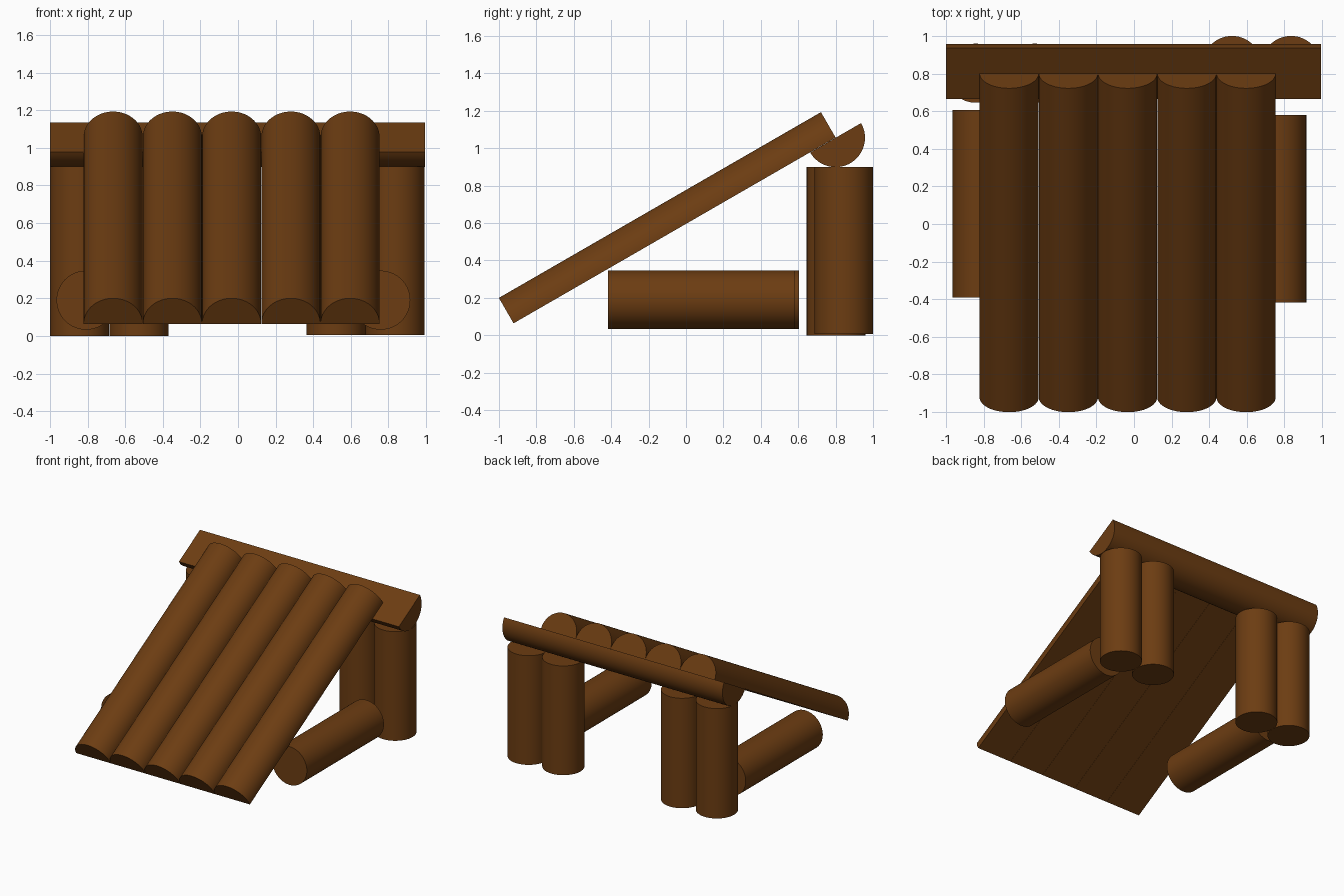
import bpy, bmesh, math
from mathutils import Vector

if "Cube" in bpy.data.objects:
    bpy.data.objects.remove(bpy.data.objects["Cube"])

R = 0.157
wood = bpy.data.materials.new("brown_wood")
wood.diffuse_color = (0.15, 0.046, 0.006, 1)
wood.use_nodes = True
wood.node_tree.nodes["Principled BSDF"].inputs["Base Color"].default_value = wood.diffuse_color


def log(name, start, end, up, half=False, segs=64):
    """Round or half-round log between two points; a half log bulges towards 'up'."""
    start, end, up = Vector(start), Vector(end), Vector(up).normalized()
    side = up.cross((end - start).normalized())
    sweep = math.pi if half else 2 * math.pi
    count = segs // 2 + 1 if half else segs
    angles = [sweep * i / (count - 1 if half else count) for i in range(count)]
    bm = bmesh.new()
    ring = [bm.verts.new(start + R * (side * math.cos(a) + up * math.sin(a))) for a in angles]
    cap = bm.faces.new(ring)
    ext = bmesh.ops.extrude_face_region(bm, geom=[cap], use_keep_orig=True)
    moved = [g for g in ext["geom"] if isinstance(g, bmesh.types.BMVert)]
    bmesh.ops.translate(bm, verts=moved, vec=end - start)
    bmesh.ops.recalc_face_normals(bm, faces=bm.faces)
    mesh = bpy.data.meshes.new(name)
    bm.to_mesh(mesh)
    bm.free()
    mesh.materials.append(wood)
    obj = bpy.data.objects.new(name, mesh)
    bpy.context.collection.objects.link(obj)
    bpy.ops.object.select_all(action='DESELECT')
    obj.select_set(True)
    bpy.context.view_layer.objects.active = obj
    bpy.ops.object.shade_smooth_by_angle(angle=math.radians(35))
    return obj


slope = math.radians(30)
up = Vector((0, -math.sin(slope), math.cos(slope)))

# sloping roof of half logs, flat side down
for i in range(5):
    x = -0.664 + 0.315 * i
    log(f"roof_log_{i + 1}", (x, -0.922, 0.064), (x, 0.8, 1.057), up, half=True)

# ridge half log, flat side up and tilted with the roof
log("ridge_beam", (-1, 0.8, 1.056), (0.993, 0.8, 1.056), -up, half=True)

# paired posts and a ground log on each side
for name, xs, y, z in (("left", (-0.842, -0.527), 0.802, 0.0),
                       ("right", (0.521, 0.835), 0.843, 0.006)):
    for i, x in enumerate(xs):
        log(f"{name}_post_{i + 1}", (x, y, z), (x, y, 0.9), (0, 1, 0))
log("left_ground_log", (-0.808, -0.392, 0.19), (-0.808, 0.605, 0.19), (0, 0, 1))
log("right_ground_log", (0.759, -0.417, 0.19), (0.759, 0.58, 0.19), (0, 0, 1))
